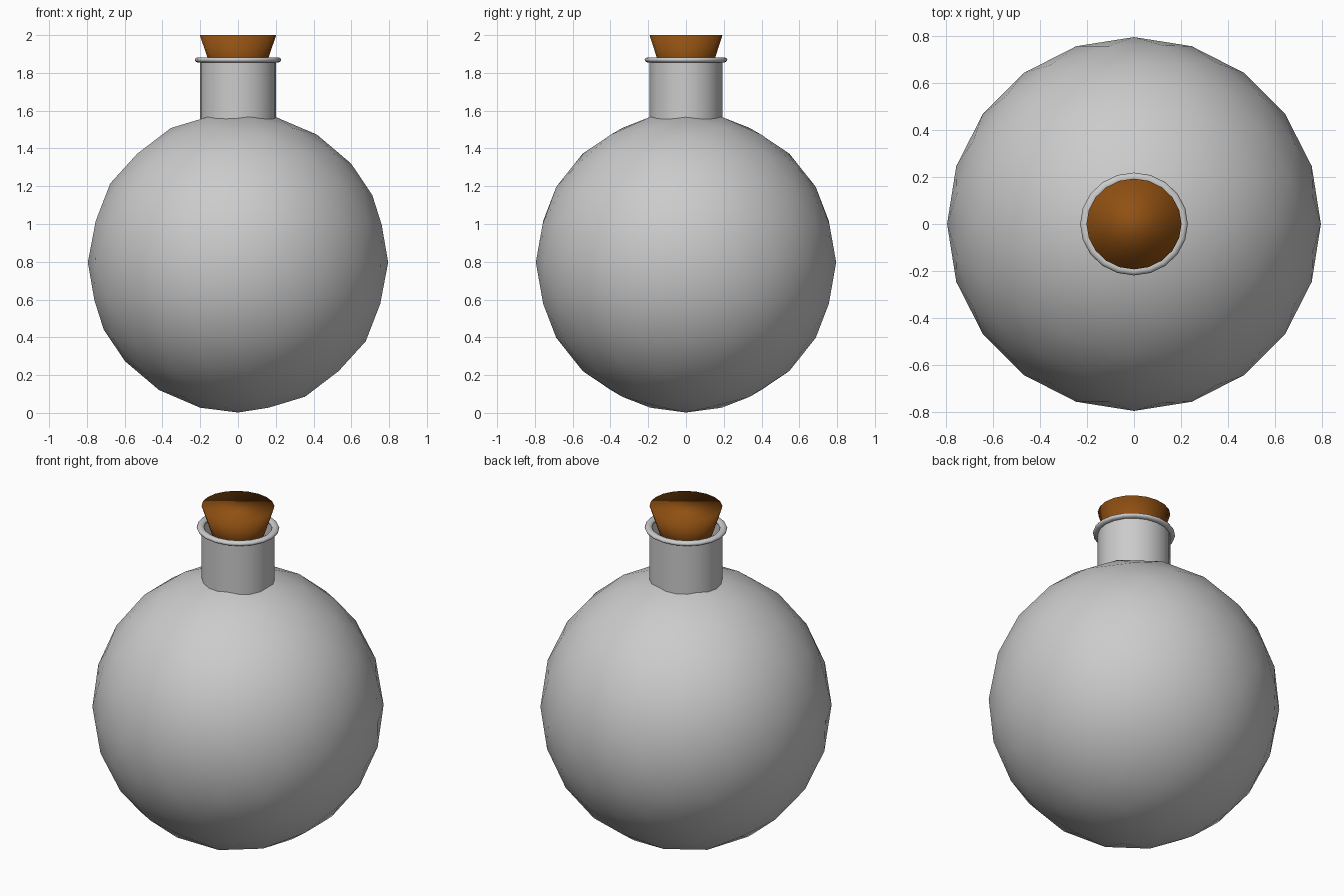
import bpy, math

if "Cube" in bpy.data.objects:
    bpy.data.objects.remove(bpy.data.objects["Cube"])

SIDES = 20
DEPTH = 0.955  # neck parts are slightly narrower front to back


def lathe(name, profile, closed=False, cap=False):
    """Revolve (radius, z) points around z, squeezed a little in y."""
    verts, faces = [], []
    n = len(profile)
    for r, z in profile:
        for i in range(SIDES):
            a = 2 * math.pi * i / SIDES
            verts.append((r * math.cos(a), r * math.sin(a) * DEPTH, z))
    for k in range(n if closed else n - 1):
        lo, hi = k * SIDES, (k + 1) % n * SIDES
        for i in range(SIDES):
            j = (i + 1) % SIDES
            faces.append((lo + i, lo + j, hi + j, hi + i))
    if cap:
        faces.append(tuple(reversed(range(SIDES))))
        faces.append(tuple(range((n - 1) * SIDES, n * SIDES)))
    mesh = bpy.data.meshes.new(name)
    mesh.from_pydata(verts, [], faces)
    mesh.shade_smooth()
    obj = bpy.data.objects.new(name, mesh)
    bpy.context.collection.objects.link(obj)
    return obj


# Round flask body
bpy.ops.mesh.primitive_ico_sphere_add(subdivisions=3, radius=0.795, location=(0, 0, 0.797))
body = bpy.context.object
body.name = "flask_body"
body.data.shade_smooth()

# Straight open neck
lathe("neck", [(0.202, 1.50), (0.202, 1.87)])

# Rolled rim
rim = []
for i in range(10):
    a = 2 * math.pi * i / 10
    rim.append((0.208 + 0.021 * math.cos(a), 1.869 + 0.014 * math.sin(a)))
lathe("rim", rim, closed=True)

# Tapered cork stopper
cork = lathe("cork", [(0.118, 1.75), (0.202, 2.0)], cap=True)
mat = bpy.data.materials.new("cork_brown")
mat.diffuse_color = (0.28, 0.08, 0.006, 1)
mat.use_nodes = True
mat.node_tree.nodes["Principled BSDF"].inputs["Base Color"].default_value = mat.diffuse_color
cork.data.materials.append(mat)
